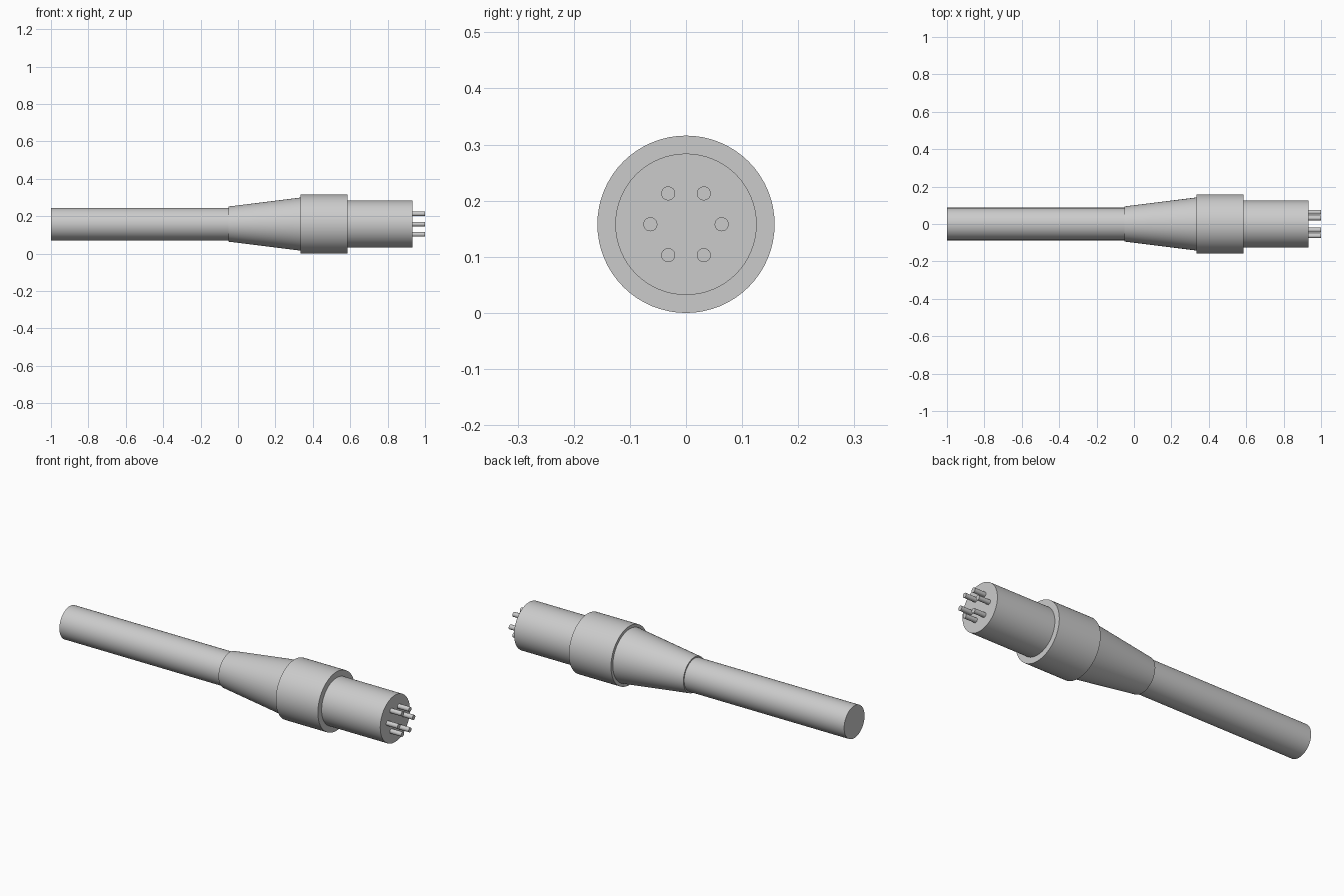
import bpy
import math

if "Cube" in bpy.data.objects:
    bpy.data.objects.remove(bpy.data.objects["Cube"], do_unlink=True)

AXIS_Z = 0.158  # height of the shared centre line

grey = bpy.data.materials.new("light grey")
grey.use_nodes = True
colour = (0.6, 0.6, 0.6, 1)
grey.diffuse_color = colour
grey.node_tree.nodes["Principled BSDF"].inputs["Base Color"].default_value = colour


def turned_part(name, x0, x1, r0, r1, y=0, z=0, sides=64):
    """Capped cylinder or taper lying along x, offset from the centre line."""
    bpy.ops.mesh.primitive_cone_add(
        vertices=sides, radius1=r0, radius2=r1, depth=x1 - x0,
        location=((x0 + x1) / 2, y, AXIS_Z + z),
        rotation=(0, math.pi / 2, 0))
    part = bpy.context.object
    part.name = name
    part.data.materials.append(grey)
    bpy.ops.object.shade_smooth_by_angle(angle=math.radians(30))
    return part


# Cable, strain relief, grip and plug body share one axis
turned_part("cable", -1, -0.04, 0.087, 0.087)
turned_part("strain_relief", -0.05, 0.335, 0.094, 0.142)
turned_part("grip_collar", 0.335, 0.585, 0.158, 0.158)
turned_part("plug_body", 0.58, 0.933, 0.126, 0.126)

# Ring of six contact pins
for i in range(6):
    a = i * math.tau / 6
    turned_part(f"contact_pin_{i + 1}", 0.925, 1, 0.0125, 0.0125,
                0.0635 * math.cos(a), 0.0635 * math.sin(a), 24)
